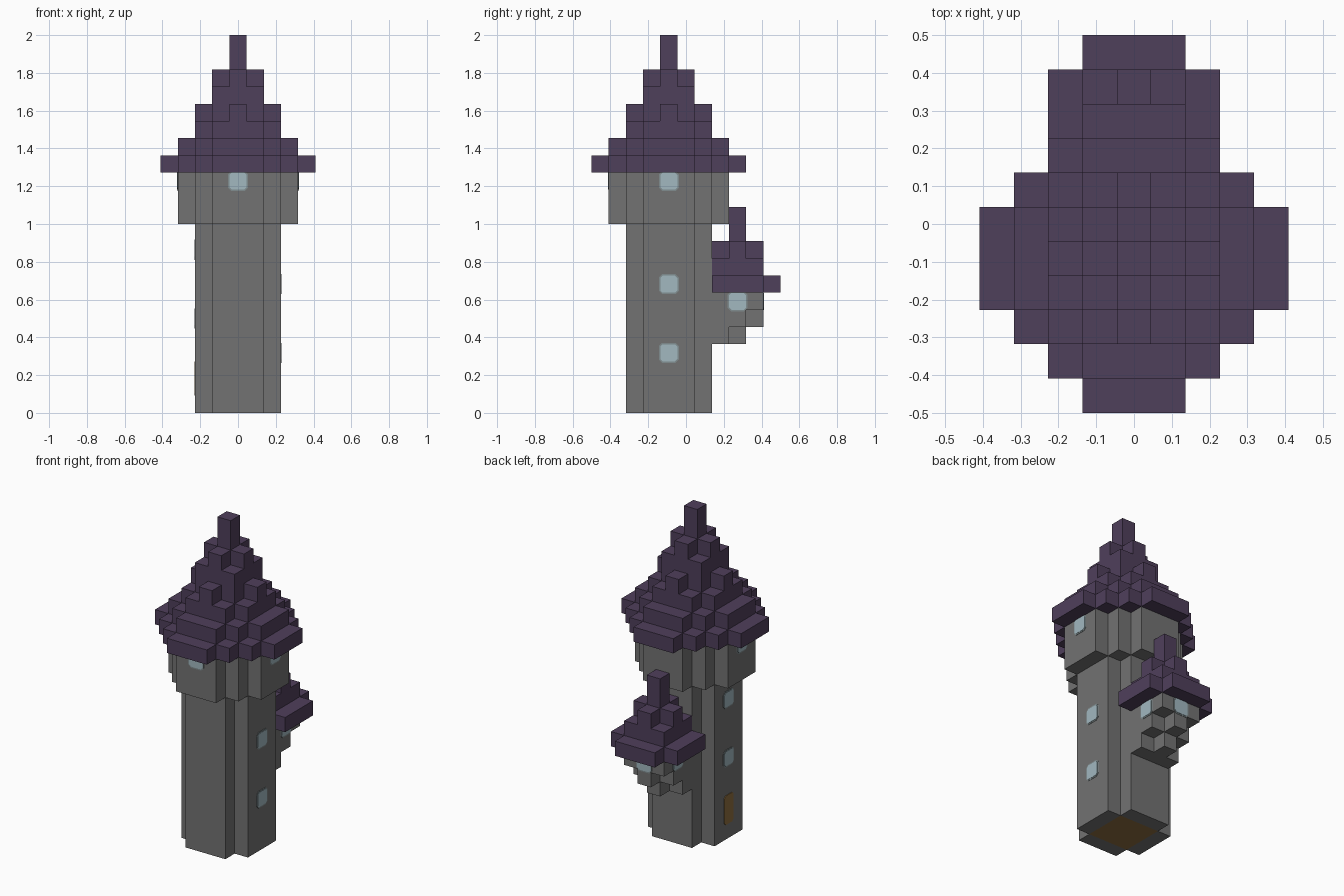
import bpy, bmesh, math
from mathutils import Vector

if "Cube" in bpy.data.objects:
    bpy.data.objects.remove(bpy.data.objects["Cube"], do_unlink=True)

U = 1 / 11           # edge length of one block


def material(name, rgb):
    m = bpy.data.materials.new(name)
    m.use_nodes = True
    m.diffuse_color = (*rgb, 1)
    m.node_tree.nodes["Principled BSDF"].inputs["Base Color"].default_value = (*rgb, 1)
    return m


STONE = material("grey stone", (0.17, 0.17, 0.17))
ROOF = material("purple roof", (0.078, 0.05, 0.105))
GLASS = material("pale blue glass", (0.36, 0.48, 0.53))
FRAME = material("window frame", (0.22, 0.27, 0.28))
WOOD = material("brown wood", (0.27, 0.155, 0.05))


def tier(cy, r, reach, z0, z1, y_min=-9):
    """Blocks of a square slab with its corners stepped off."""
    span = range(-r, r + 1)
    return {(x, y + cy, z) for x in span for y in span for z in range(z0, z1)
            if abs(x) + abs(y) <= reach and y + cy >= y_min}


def spire(cy, z, y_min=-9):
    """Cap shared by both roofs: square, cross, then finial."""
    return (tier(cy, 1, 2, z, z + 1, y_min) | tier(cy, 1, 1, z + 1, z + 2, y_min)
            | tier(cy, 0, 0, z + 2, z + 4))


def build(name, cells, solid, mats, rule=None):
    """Outer skin of a set of blocks, with flat areas merged."""
    bm = bmesh.new()
    corners = {}

    def vert(p):
        key = tuple(round(c * 2) for c in p)
        if key not in corners:
            corners[key] = bm.verts.new(p * U)
        return corners[key]

    for cell in sorted(cells):
        mid = Vector(cell) + Vector((0, 0, 0.5))
        for axis in range(3):
            for sign in (-1, 1):
                n = Vector((0, 0, 0))
                n[axis] = sign
                if tuple(int(c + d) for c, d in zip(cell, n)) in solid:
                    continue
                a = Vector((0, 0, 0))
                a[(axis + 1) % 3] = 1
                b = n.cross(a)
                face = bm.faces.new([vert(mid + (n + a * i + b * j) / 2)
                                     for i, j in ((-1, -1), (1, -1), (1, 1), (-1, 1))])
                if rule:
                    face.material_index = rule(cell, n)
    bmesh.ops.dissolve_limit(bm, angle_limit=math.radians(1), verts=bm.verts,
                             edges=bm.edges, delimit={'MATERIAL'})
    finish(name, bm, mats)


def finish(name, bm, mats):
    mesh = bpy.data.meshes.new(name)
    bm.normal_update()
    bm.to_mesh(mesh)
    bm.free()
    for m in mats:
        mesh.materials.append(m)
    bpy.context.collection.objects.link(bpy.data.objects.new(name, mesh))


def panel(name, centre, normal, half_w, half_h, clip, depth, mat):
    """Thin plate with clipped corners, lying on a wall."""
    n = Vector(normal)
    side = Vector((0, 0, 1)).cross(n)
    bm = bmesh.new()
    outline = []
    for sx, sz in ((1, 1), (-1, 1), (-1, -1), (1, -1)):
        pair = [(sx * half_w, sz * (half_h - clip)), (sx * (half_w - clip), sz * half_h)]
        outline += pair if sx * sz > 0 else pair[::-1]
    base = [bm.verts.new(Vector(centre) * U + side * a + Vector((0, 0, b)))
            for a, b in outline]
    top = [bm.verts.new(v.co + n * depth) for v in base]
    bm.faces.new(top)
    for i in range(len(base)):
        j = (i + 1) % len(base)
        bm.faces.new((base[i], base[j], top[j], top[i]))
    finish(name, bm, [mat])


def window(name, centre, normal):
    panel(name + "_frame", centre, normal, 0.053, 0.053, 0.018, 0.002, FRAME)
    panel(name + "_glass", centre, normal, 0.045, 0.045, 0.012, 0.004, GLASS)


# Block sets of the parts
T, S = -1, 3         # depth of the tower axis and of the side turret axis
B = 2                # first row behind the tower wall
shaft = tier(T, 2, 3, 0, 11)
gallery = tier(T, 3, 4, 11, 14)
main_roof = (tier(T, 4, 5, 14, 15) | tier(T, 3, 4, 15, 16) | tier(T, 2, 3, 16, 17)
             | tier(T, 2, 2, 17, 18) | spire(T, 18))
turret = (tier(B, 1, 1, 4, 5, B) | tier(S, 1, 1, 5, 6)
          | tier(B, 1, 2, 5, 6, B) - {(-1, 4, 5), (1, 4, 5)} | tier(S, 1, 2, 6, 7))
turret_roof = tier(S, 2, 3, 7, 8, B) | spire(S, 8)
solid = shaft | gallery | main_roof | turret | turret_roof


def floor_rule(cell, n):
    inner = max(abs(cell[0]), abs(cell[1] - T)) <= 1
    return 1 if n.z < 0 and cell[2] == 0 and inner else 0


build("tower_shaft", shaft, solid, [STONE, WOOD], floor_rule)
build("tower_gallery", gallery, solid, [STONE])
build("tower_roof", main_roof, solid, [ROOF])
build("turret_body", turret, solid, [STONE])
build("turret_roof", turret_roof, solid, [ROOF])

# Gallery windows: front and both sides
window("gallery_front_window", (0, T - 3.5, 13.5), (0, -1, 0))
for side, sx in (("left", 1), ("right", -1)):
    window(f"gallery_{side}_window", (sx * 3.5, T, 13.5), (sx, 0, 0))
    window(f"turret_{side}_window", (sx * 1.5, S, 6.5), (sx, 0, 0))
    # Shaft windows climb in turn around the stair
    for i, z in enumerate((3.5, 7.5) if sx > 0 else (5.5, 9.5)):
        window(f"shaft_{side}_window_{i + 1}", (sx * 2.5, T, z), (sx, 0, 0))
window("turret_back_window", (0, S + 1.5, 6.5), (0, 1, 0))

# Door on the right wall
panel("door", (-2.5, T, 2), (-1, 0, 0), 0.045, 0.09, 0.014, 0.004, WOOD)
